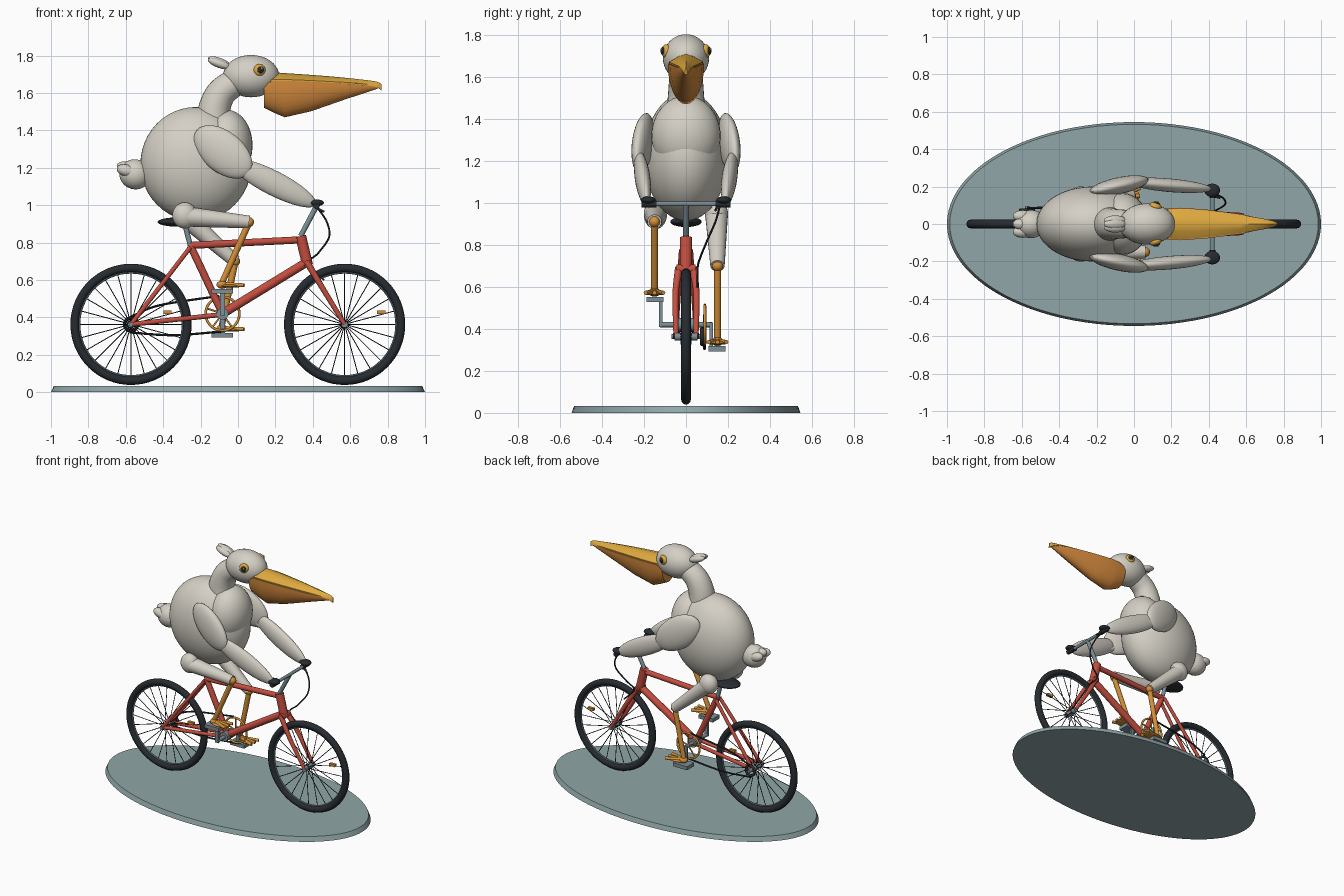
import bpy, bmesh, math
from mathutils import Matrix, Vector

if "Cube" in bpy.data.objects:
    bpy.data.objects.remove(bpy.data.objects["Cube"])


def material(name, r, g, b):
    m = bpy.data.materials.new(name)
    m.diffuse_color = (r, g, b, 1)
    m.use_nodes = True
    m.node_tree.nodes["Principled BSDF"].inputs["Base Color"].default_value = m.diffuse_color
    return m


WHITE = material("feather_white", 0.66, 0.63, 0.56)
RED = material("frame_red", 0.55, 0.075, 0.05)
YELLOW = material("beak_yellow", 0.74, 0.40, 0.05)
ORANGE = material("pouch_orange", 0.70, 0.27, 0.05)
LEG = material("leg_orange", 0.66, 0.28, 0.04)
DARK = material("rubber_dark", 0.02, 0.025, 0.03)
STEEL = material("steel_grey", 0.20, 0.28, 0.31)
BASE = material("base_blue_grey", 0.28, 0.38, 0.39)


def finish(name, bm, mat, angle=40):
    bmesh.ops.recalc_face_normals(bm, faces=bm.faces)
    me = bpy.data.meshes.new(name)
    bm.to_mesh(me)
    bm.free()
    me.materials.append(mat)
    ob = bpy.data.objects.new(name, me)
    bpy.context.collection.objects.link(ob)
    bpy.ops.object.select_all(action='DESELECT')
    bpy.context.view_layer.objects.active = ob
    ob.select_set(True)
    bpy.ops.object.shade_smooth_by_angle(angle=math.radians(angle))
    return ob


def loft(name, rings, mat, closed=False):
    """Skin a list of vertex rings; cap the ends unless closed."""
    bm = bmesh.new()
    vs = [[bm.verts.new(p) for p in r] for r in rings]
    n = len(vs[0])
    for i in range(len(vs) if closed else len(vs) - 1):
        a, b = vs[i], vs[(i + 1) % len(vs)]
        for j in range(n):
            bm.faces.new((a[j], a[(j + 1) % n], b[(j + 1) % n], b[j]))
    if not closed:
        bm.faces.new(vs[0])
        bm.faces.new(vs[-1])
    return finish(name, bm, mat)


def spline(pts, steps):
    """Catmull-Rom resampling of points of any dimension."""
    p = [Vector(q) for q in pts]
    p = [2 * p[0] - p[1]] + p + [2 * p[-1] - p[-2]]
    out = []
    for i in range(1, len(p) - 2):
        for k in range(steps):
            t = k / steps
            a, b, c, d = p[i - 1:i + 3]
            out.append(0.5 * (2 * b + (c - a) * t + (2 * a - 5 * b + 4 * c - d) * t * t
                              + (3 * b - a - 3 * c + d) * t ** 3))
    return out + [p[-2]]


def tube(name, pts, mat, r0, r1=None, sides=14, steps=1):
    """Round tube through points, tapering from r0 to r1."""
    r1 = r0 if r1 is None else r1
    p = spline(pts, steps)
    span = (p[-1] - p[0]).normalized()
    ref = Vector((0, 0, 1)) if abs(span.y) > 0.9 else Vector((0, 1, 0))
    rings = []
    for i, c in enumerate(p):
        t = (p[min(i + 1, len(p) - 1)] - p[max(i - 1, 0)]).normalized()
        u = t.cross(ref).normalized()
        v = t.cross(u)
        r = r0 + (r1 - r0) * i / (len(p) - 1)
        rings.append([c + r * (math.cos(a) * u + math.sin(a) * v)
                      for a in (math.tau * k / sides for k in range(sides))])
    return loft(name, rings, mat)


def ball(name, loc, radii, mat, pitch=0, yaw=0, seg=32):
    """Ellipsoid; positive pitch lowers its +x end."""
    bm = bmesh.new()
    m = (Matrix.Translation(loc) @ Matrix.Rotation(math.radians(yaw), 4, 'Z')
         @ Matrix.Rotation(math.radians(pitch), 4, 'Y') @ Matrix.Diagonal((*radii, 1)))
    bmesh.ops.create_uvsphere(bm, u_segments=seg, v_segments=seg // 2, radius=1, matrix=m)
    return finish(name, bm, mat)


def box(name, loc, size, mat):
    bm = bmesh.new()
    bmesh.ops.create_cube(bm, size=1, matrix=Matrix.Translation(loc) @ Matrix.Diagonal((*size, 1)))
    return finish(name, bm, mat)


def hoop(name, loc, R, r, mat, seg=64, sides=12):
    """Torus standing in the xz plane."""
    rings = []
    for i in range(seg):
        d = Vector((math.cos(math.tau * i / seg), 0, math.sin(math.tau * i / seg)))
        rings.append([Vector(loc) + d * (R + r * math.cos(math.tau * k / sides))
                      + Vector((0, r * math.sin(math.tau * k / sides), 0)) for k in range(sides)])
    return loft(name, rings, mat, closed=True)


# Oval base with a tapered rim
loft("base", [[(sx * math.cos(a), sy * math.sin(a), z)
               for a in (math.tau * k / 96 for k in range(96))]
              for sx, sy, z in ((1, 0.545, 0), (0.985, 0.533, 0.033))], BASE)

# Wheels with spokes, hubs and reflectors
for side, x in (("rear", -0.572), ("front", 0.57)):
    hub = Vector((x, 0, 0.363))
    hoop(side + "_tire", hub, 0.301, 0.023, DARK)
    hoop(side + "_rim", hub, 0.277, 0.006, STEEL, sides=8)
    tube(side + "_hub", [hub + Vector((0, y, 0)) for y in (-0.055, 0.055)], STEEL, 0.018)
    for k in range(24):
        a = math.tau * k / 24
        d = Vector((math.cos(a), 0, math.sin(a)))
        y = 0.025 if k % 2 else -0.025
        tube(side + "_spoke", [hub + d * 0.015 + Vector((0, y, 0)), hub + d * 0.28],
             DARK, 0.0025, sides=6)
    box(side + "_reflector", hub + Vector((0.195, 0, 0.065)), (0.045, 0.02, 0.018), LEG)

# Bicycle frame
BB, SEAT = (-0.083, 0, 0.42), (-0.255, 0, 0.785)
HEAD_TOP, HEAD_LOW = (0.335, 0, 0.835), (0.372, 0, 0.68)
tube("seat_tube", [BB, SEAT], RED, 0.02)
tube("top_tube", [SEAT, (0.34, 0, 0.815)], RED, 0.019)
tube("down_tube", [BB, (0.367, 0, 0.695)], RED, 0.024)
tube("head_tube", [HEAD_TOP, HEAD_LOW], RED, 0.029)
tube("bottom_bracket", [(-0.083, -0.045, 0.42), (-0.083, 0.045, 0.42)], STEEL, 0.032)
tube("fork_crown", [(0.375, -0.045, 0.685), (0.375, 0.045, 0.685)], RED, 0.022)
for s in (-1, 1):
    tube("fork_blade", [(0.372, 0.035 * s, 0.69), (0.45, 0.05 * s, 0.56), (0.57, 0.048 * s, 0.363)],
         RED, 0.018, 0.012, steps=4)
    tube("seat_stay", [(-0.255, 0.022 * s, 0.775), (-0.572, 0.05 * s, 0.363)], RED, 0.012)
    tube("chain_stay", [(-0.09, 0.03 * s, 0.415), (-0.572, 0.05 * s, 0.363)], RED, 0.013)

# Saddle and steering
tube("seat_post", [SEAT, (-0.285, 0, 0.90)], STEEL, 0.014)
ball("saddle", (-0.32, 0, 0.91), (0.11, 0.075, 0.025), DARK)
tube("stem", [HEAD_TOP, (0.42, 0, 0.995)], STEEL, 0.014)
tube("handlebar", [(0.42, -0.2, 0.995), (0.42, 0.2, 0.995)], STEEL, 0.011)
for s in (-1, 1):
    tube("grip", [(0.42, 0.14 * s, 0.995), (0.42, 0.212 * s, 0.995)], DARK, 0.017)
tube("brake_lever", [(0.42, 0.15, 0.985), (0.46, 0.14, 0.965)], DARK, 0.006)
tube("brake_cable", [(0.43, 0.16, 0.98), (0.475, 0.14, 0.91), (0.487, 0.105, 0.83), (0.43, 0.07, 0.745),
                     (0.38, 0.055, 0.69), (0.46, 0.055, 0.6)], DARK, 0.005, sides=8, steps=8)

# Drivetrain
hoop("chainring", (-0.083, 0.09, 0.42), 0.09, 0.007, LEG)
for k in range(5):
    a = math.tau * k / 5 + 0.3
    tube("chainring_arm", [(-0.083, 0.09, 0.42),
                           (-0.083 + 0.088 * math.cos(a), 0.09, 0.42 + 0.088 * math.sin(a))], LEG, 0.005)
hoop("sprocket", (-0.572, 0.075, 0.363), 0.035, 0.009, DARK, seg=24)
tube("rear_axle", [(-0.572, -0.07, 0.363), (-0.572, 0.095, 0.363)], STEEL, 0.012)
tube("chain_upper", [(-0.57, 0.085, 0.405), (-0.42, 0.088, 0.465), (-0.1, 0.09, 0.515)],
     DARK, 0.006, sides=8, steps=6)
tube("chain_lower", [(-0.58, 0.085, 0.32), (-0.35, 0.088, 0.305), (-0.08, 0.09, 0.325)],
     DARK, 0.006, sides=8, steps=6)
tube("crank_axle", [(-0.083, -0.125, 0.42), (-0.083, 0.125, 0.42)], STEEL, 0.013)

# Cranks, pedals, legs and feet
for s, pz, kx, kz in ((-1, 0.54, 0.06, 0.91), (1, 0.305, -0.015, 0.70)):
    box("crank", (-0.083, 0.12 * s, (0.42 + pz) / 2), (0.026, 0.016, abs(pz - 0.42) + 0.02), STEEL)
    box("pedal", (-0.083, 0.148 * s, pz), (0.115, 0.08, 0.026), STEEL)
    y = 0.15 * s
    ball("hip", (-0.285, y * 0.97, 0.945), (0.066, 0.055, 0.07), WHITE)
    tube("thigh", [(-0.285, y * 0.97, 0.94), (kx, y, kz)], WHITE, 0.054, 0.034, sides=24)
    ball("knee", (kx, y, kz), (0.026, 0.026, 0.026), LEG, seg=20)
    fz = pz + 0.035
    tube("shank", [(kx, y, kz), (-0.09, y, fz)], LEG, 0.018, 0.016)
    ball("ankle", (-0.085, y, fz), (0.03, 0.027, 0.022), LEG, seg=20)
    ball("foot_web", (-0.035, y, fz - 0.006), (0.065, 0.045, 0.01), LEG)
    for t in (-1, 0, 1):
        tube("toe", [(-0.09, y, fz), (0.033, y + 0.042 * t, fz - 0.003)], LEG, 0.015, 0.01)

# Bird torso, neck, head and tail
ball("body", (-0.225, 0, 1.22), (0.297, 0.2, 0.305), WHITE, seg=48)
ball("chest", (-0.06, 0, 1.32), (0.138, 0.165, 0.19), WHITE)
tube("neck", [(-0.13, 0, 1.43), (-0.125, 0, 1.52), (-0.085, 0, 1.605), (0, 0, 1.665), (0.06, 0, 1.69)],
     WHITE, 0.092, 0.066, sides=28, steps=6)
ball("head", (0.07, 0, 1.69), (0.15, 0.11, 0.113), WHITE, seg=40)
for y, z in ((-0.018, 1.757), (0.018, 1.757), (0, 1.765)):
    ball("crest", (-0.1, y, z), (0.065, 0.028, 0.023), WHITE, 20, seg=20)
ball("tail", (-0.55, 0, 1.165), (0.085, 0.075, 0.08), WHITE, 15)
for y, z in ((-0.042, 1.185), (0, 1.20), (0.042, 1.185)):
    ball("tail_feather", (-0.595, y, z), (0.055, 0.032, 0.032), WHITE, 15, seg=20)

# Eyes
for s in (-1, 1):
    ball("eye", (0.115, 0.094 * s, 1.722), (0.033, 0.022, 0.033), YELLOW, yaw=-18 * s, seg=24)
    ball("pupil", (0.121, 0.111 * s, 1.724), (0.019, 0.009, 0.019), DARK, yaw=-18 * s, seg=20)
    ball("eye_glint", (0.127, 0.118 * s, 1.731), (0.006, 0.004, 0.006), WHITE, seg=12)

# Beak: roof-shaped top and a deep rounded pouch
rings = []
for x, zt, zb, w in spline([(0.17, 1.712, 1.66, 0.075), (0.27, 1.705, 1.663, 0.081), (0.48, 1.69, 1.655, 0.06),
                            (0.66, 1.672, 1.645, 0.034), (0.74, 1.661, 1.63, 0.018),
                            (0.768, 1.648, 1.612, 0.006)], 4):
    h = zt - zb
    rings.append([(x, -w, zb), (x, -w, zb + 0.2 * h), (x, -0.5 * w, zb + 0.72 * h), (x, 0, zt),
                  (x, 0.5 * w, zb + 0.72 * h), (x, w, zb + 0.2 * h), (x, w, zb)])
loft("upper_beak", rings, YELLOW)
rings = []
for x, zt, zb, w in ((0.14, 1.65, 1.52, 0.078), (0.19, 1.664, 1.495, 0.084), (0.25, 1.665, 1.47, 0.087),
                     (0.39, 1.66, 1.502, 0.077), (0.58, 1.65, 1.568, 0.052), (0.745, 1.638, 1.622, 0.014)):
    rings.append([(x, -w * math.cos(math.pi * k / 16), zt - (zt - zb) * math.sin(math.pi * k / 16))
                  for k in range(17)])
loft("pouch", rings, ORANGE)

# Wings reaching to the handlebar
for s in (-1, 1):
    ball("upper_wing", (-0.08, 0.205 * s, 1.285), (0.185, 0.045, 0.11), WHITE, 38, 12 * s)
    ball("forewing", (0.19, 0.207 * s, 1.118), (0.255, 0.036, 0.066), WHITE, 27, -5 * s)
    for k in range(4):
        ball("wing_feather", (-0.03 + 0.045 * k, 0.215 * s, 1.195 - 0.018 * k),
             (0.075, 0.02, 0.02), WHITE, 32, seg=20)
    for k in range(7):
        ball("dark_feather", (0.13 + 0.03 * k, 0.203 * s, 1.115 - 0.013 * k),
             (0.024, 0.016, 0.013), DARK, 35, seg=16)
    ball("wing_tip", (0.418, 0.18 * s, 1.013), (0.042, 0.036, 0.018), DARK, seg=24)
